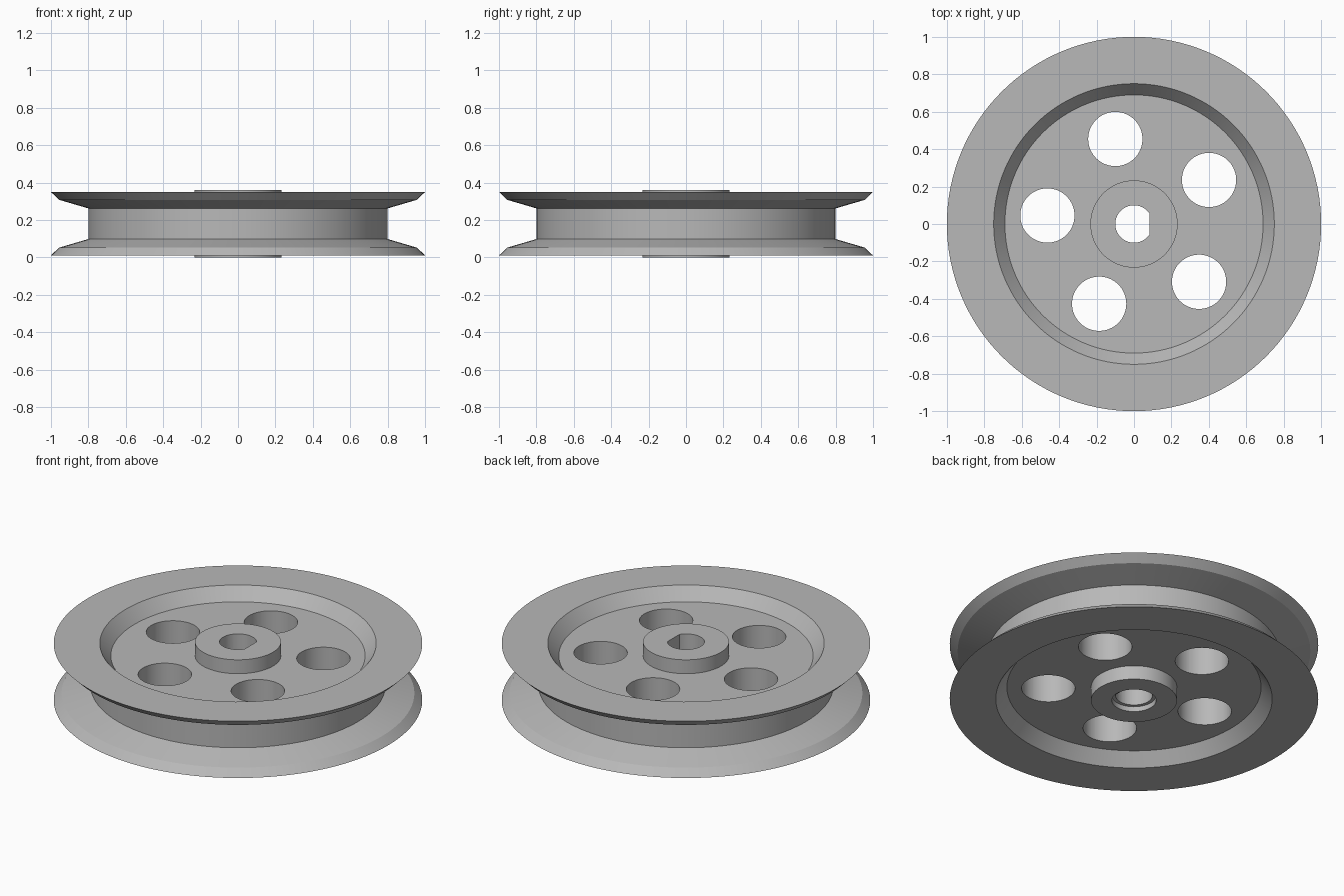
import bpy, bmesh, math
from mathutils import Matrix, Vector

cube = bpy.data.objects.get("Cube")
if cube:
    bpy.data.objects.remove(cube, do_unlink=True)

MID = 0.18          # mirror plane of the wheel
SEGMENTS = 128
HOLES = 5


def material(name, colour):
    mat = bpy.data.materials.new(name)
    mat.use_nodes = True
    mat.diffuse_color = colour
    mat.node_tree.nodes["Principled BSDF"].inputs["Base Color"].default_value = colour
    return mat


def add_object(name, bm):
    bmesh.ops.recalc_face_normals(bm, faces=bm.faces)
    mesh = bpy.data.meshes.new(name)
    bm.to_mesh(mesh)
    bm.free()
    obj = bpy.data.objects.new(name, mesh)
    bpy.context.collection.objects.link(obj)
    return obj


def lathe(name, profile):
    """Revolve (radius, height) points that start and end on the axis."""
    bm = bmesh.new()
    verts = [bm.verts.new((r, 0, z)) for r, z in profile]
    edges = [bm.edges.new(pair) for pair in zip(verts, verts[1:])]
    bmesh.ops.spin(bm, geom=verts + edges, axis=(0, 0, 1), cent=(0, 0, 0),
                   angle=math.tau, steps=SEGMENTS)
    bmesh.ops.remove_doubles(bm, verts=bm.verts, dist=1e-5)
    return add_object(name, bm)


def cylinder(name, radius, low, high, x=0, y=0, flat=None):
    """Upright cylinder, optionally cut to a D section at x = flat."""
    bm = bmesh.new()
    bmesh.ops.create_cone(bm, cap_ends=True, segments=64, radius1=radius,
                          radius2=radius, depth=high - low,
                          matrix=Matrix.Translation((x, y, (low + high) / 2)))
    if flat is not None:
        cut = bmesh.ops.bisect_plane(bm, geom=bm.verts[:] + bm.edges[:] + bm.faces[:],
                                     plane_co=(flat, 0, 0), plane_no=(1, 0, 0),
                                     clear_outer=True)
        rim = [e for e in cut["geom_cut"] if isinstance(e, bmesh.types.BMEdge)]
        bmesh.ops.holes_fill(bm, edges=rim)
    return add_object(name, bm)


# Wheel body: hub, recessed web, flanges and groove, mirrored about the middle
upper = [(0, 0.36), (0.233, 0.36), (0.233, 0.277), (0.69, 0.277), (0.75, 0.35),
         (1.0, 0.35), (0.957, 0.308), (0.80, 0.262)]
lower = [(r, 2 * MID - z) for r, z in reversed(upper)]
wheel = lathe("pulley_wheel", upper + lower)

# Cutters: D-shaped bore, shallow counterbore below, ring of lightening holes
cutters = [cylinder("bore_cutter", 0.10, -0.2, 0.6, flat=0.083),
           cylinder("counterbore_cutter", 0.12, -0.2, 0.03)]
for i in range(HOLES):
    a = math.radians(30.4) + i * math.tau / HOLES
    cutters.append(cylinder("hole_cutter", 0.145, -0.2, 0.6,
                            0.465 * math.cos(a), 0.465 * math.sin(a)))

for cutter in cutters:
    mod = wheel.modifiers.new(cutter.name, "BOOLEAN")
    mod.operation = "DIFFERENCE"
    mod.solver = "EXACT"
    mod.object = cutter

# Bake the cuts and drop the cutters
depsgraph = bpy.context.evaluated_depsgraph_get()
baked = bpy.data.meshes.new_from_object(wheel.evaluated_get(depsgraph))
wheel.modifiers.clear()
wheel.data = baked
for cutter in cutters:
    bpy.data.objects.remove(cutter, do_unlink=True)

# Finish
baked.materials.clear()
baked.materials.append(material("plain grey", (0.48, 0.48, 0.48, 1)))
bpy.ops.object.select_all(action="DESELECT")
wheel.select_set(True)
bpy.context.view_layer.objects.active = wheel
bpy.ops.object.shade_smooth_by_angle(angle=math.radians(20))
